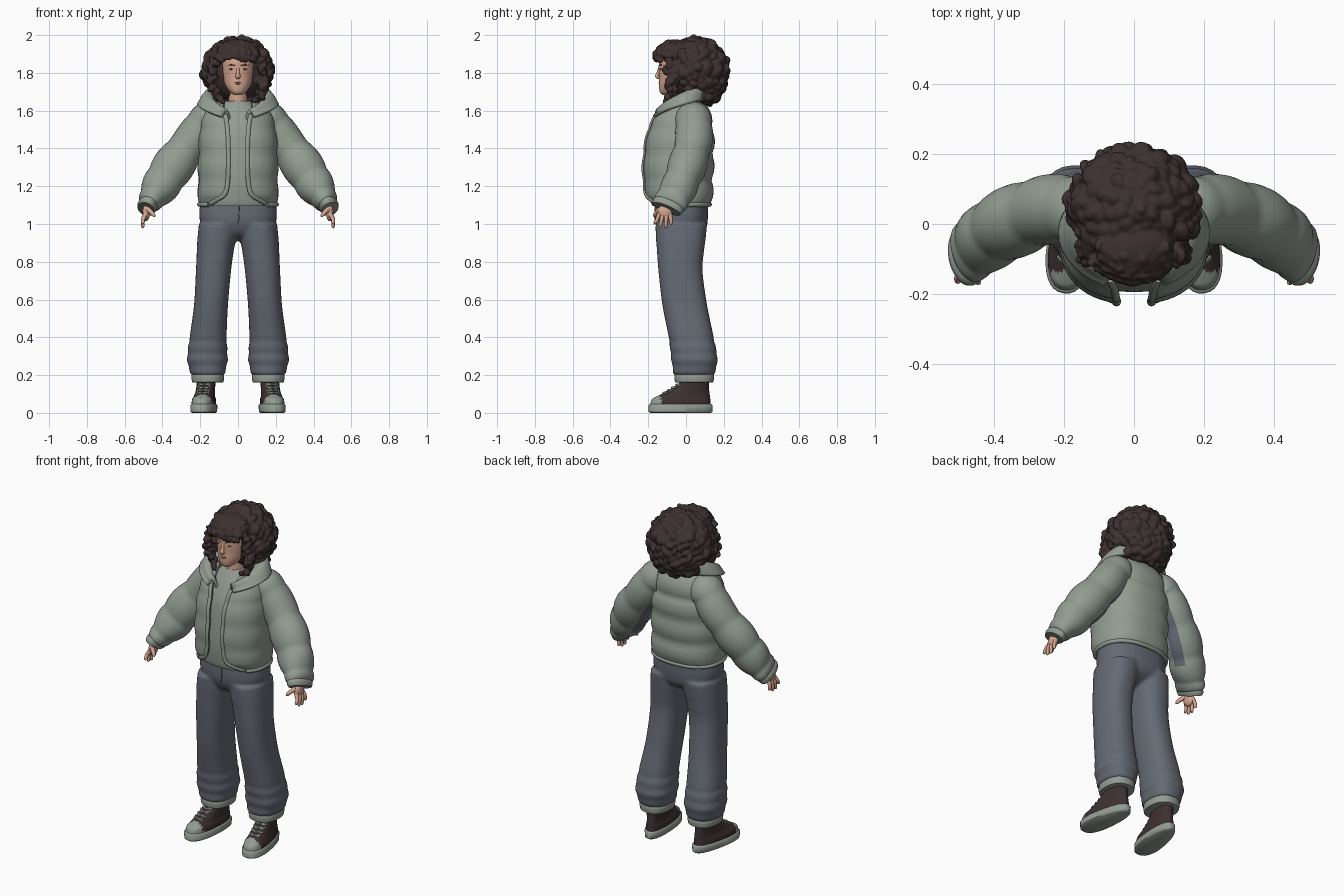
import bpy, bmesh, math, random
from mathutils import Vector, Matrix

random.seed(4)
if "Cube" in bpy.data.objects:
    bpy.data.objects.remove(bpy.data.objects["Cube"])


def material(name, rgb):
    m = bpy.data.materials.new(name)
    m.use_nodes = True
    m.diffuse_color = (*rgb, 1)
    b = next(n for n in m.node_tree.nodes if n.type == 'BSDF_PRINCIPLED')
    b.inputs["Base Color"].default_value = (*rgb, 1)
    b.inputs["Roughness"].default_value = 0.8
    return m


SAGE = material("sage_green", (0.29, 0.335, 0.29))
SLATE = material("slate_blue", (0.13, 0.143, 0.172))
DARK = material("dark_brown", (0.047, 0.031, 0.03))
SKIN = material("skin", (0.66, 0.38, 0.27))
LIPS = material("lips", (0.46, 0.21, 0.16))
WHITE = material("eye_white", (0.55, 0.48, 0.43))


def finish(name, bm, mats, rule=None, angle=50):
    bmesh.ops.recalc_face_normals(bm, faces=bm.faces)
    if rule:
        for f in bm.faces:
            f.material_index = rule(f.calc_center_median(), f.normal)
    me = bpy.data.meshes.new(name)
    bm.to_mesh(me)
    bm.free()
    ob = bpy.data.objects.new(name, me)
    bpy.context.scene.collection.objects.link(ob)
    for m in mats:
        me.materials.append(m)
    bpy.ops.object.select_all(action='DESELECT')
    ob.select_set(True)
    bpy.context.view_layer.objects.active = ob
    bpy.ops.object.shade_smooth_by_angle(angle=math.radians(angle))
    return ob


def fuse(ob, voxel, rounds):
    mod = ob.modifiers.new("fuse", 'REMESH')
    mod.mode, mod.voxel_size, mod.use_smooth_shade = 'VOXEL', voxel, True
    ob.modifiers.new("soften", 'SMOOTH').iterations = rounds


def spline(rows, n):
    """Smooth rows through the given tuples."""
    p = [rows[0], *rows, rows[-1]]
    out = []
    for i in range(1, len(p) - 2):
        for k in range(n):
            t = k / n
            out.append([0.5 * (2 * b + (c - a) * t + (2 * a - 5 * b + 4 * c - d) * t * t
                               + (3 * b - a - 3 * c + d) * t ** 3)
                        for a, b, c, d in zip(*p[i - 1:i + 3])])
    return out + [list(rows[-1])]


def loft(bm, rows, closed=True):
    grid = [[bm.verts.new(q) for q in r] for r in rows]
    n = len(grid[0])
    for r, s in zip(grid, grid[1:]):
        for j in range(n if closed else n - 1):
            k = (j + 1) % n
            bm.faces.new((r[j], r[k], s[k], s[j]))
    if closed:
        bm.faces.new(grid[0])
        bm.faces.new(grid[-1])


def oval(z, rx, yf, yb, cx=0, n=32, start=0, p=0.85):
    """Horizontal rounded section, starting at the front; start > 0 leaves a gap."""
    pts = []
    for j in range(n):
        a = start + (2 * math.pi - 2 * start) * j / (n - 1 if start else n)
        s, c = math.sin(a), math.cos(a)
        pts.append(Vector((cx + rx * math.copysign(abs(s) ** p, s),
                           (yf + yb) / 2 - (yb - yf) / 2 * math.copysign(abs(c) ** p, c), z)))
    return pts


def tube(bm, path, n=10, side=Vector((0, 1, 0))):
    """Sweep along rows of x, y, z, in-plane radius, radius across."""
    pts = [Vector(r[:3]) for r in path]
    rows = []
    for i, r in enumerate(path):
        t = (pts[min(i + 1, len(pts) - 1)] - pts[max(i - 1, 0)]).normalized()
        u = (side - t * side.dot(t)).normalized()
        v = t.cross(u)
        rows.append([pts[i] + v * r[3] * math.cos(a) + u * r[4] * math.sin(a)
                     for a in (2 * math.pi * j / n for j in range(n))])
    loft(bm, rows)


def blob(bm, loc, size, sub=2, rot=None):
    m = Matrix.Translation(loc) @ (rot or Matrix()) @ Matrix.Diagonal((*size, 1))
    bmesh.ops.create_icosphere(bm, subdivisions=sub, radius=1, matrix=m)


# Trousers: two legs and hips fused into one skin
bm = bmesh.new()
leg = [(.20, .16, .087, -.066, .148), (.28, .162, .107, -.077, .167), (.4, .158, .098, -.092, .147),
       (.57, .143, .09, -.125, .112), (.75, .13, .093, -.146, .088), (.86, .12, .098, -.154, .096),
       (.92, .113, .102, -.159, .104), (1.0, .105, .102, -.162, .112)]
for s in (1, -1):
    rows = []
    for z, cx, rx, yf, yb in spline(leg, 6):
        fold = .003 * math.sin(z * 95) if z < .4 else 0
        rows.append(oval(z, rx + fold, yf - fold, yb + fold, s * cx))
    loft(bm, rows)
hips = [(.91, .02, -.06, .02), (.935, .1, -.12, .07), (.97, .17, -.15, .105), (1.03, .205, -.166, .116),
        (1.13, .198, -.162, .117)]
loft(bm, [oval(*r) for r in spline(hips, 5)])
fuse(finish("trousers", bm, [SLATE]), .009, 6)
bm = bmesh.new()
tube(bm, [(.004, -.163, 1.1, .003, .003), (.006, -.166, 1.04, .003, .003), (0, -.163, 1.0, .002, .002)], 6)
finish("fly_seam", bm, [SLATE])

# Shirt
bm = bmesh.new()
shirt = [(1.095, .195, -.178, .12), (1.13, .198, -.187, .125), (1.25, .18, -.195, .12),
         (1.45, .17, -.175, .12), (1.55, .15, -.14, .1), (1.62, .1, -.1, .08), (1.65, .066, -.08, .06)]
loft(bm, [oval(*r) for r in spline(shirt, 4)])
finish("shirt", bm, [SAGE])

# Quilted jacket body, open at the front; columns: z, rx, front, back, half opening
bm = bmesh.new()
body = [(1.10, .203, -.182, .122, .16), (1.13, .205, -.2, .125, .11), (1.17, .205, -.214, .128, .064),
        (1.3, .205, -.222, .133, .05), (1.45, .2, -.206, .135, .052), (1.54, .187, -.178, .125, .06),
        (1.61, .155, -.138, .108, .075), (1.67, .11, -.095, .085, .085)]
rows = []
for z, rx, yf, yb, gap in spline(body, 6):
    puff = .018 * abs(math.sin(math.pi * (z - 1.1) / .135)) ** .7
    rx += puff * .5
    rows.append(oval(z, rx, yf - puff * .4, yb + puff, n=56, start=math.asin(min(.95, gap / rx) ** (1 / .85))))
loft(bm, rows, closed=False)
edges = [[r[0] for r in rows], [r[-1] for r in rows]]
ob = finish("jacket_body", bm, [SAGE, SLATE],
            lambda c, n: int(c.x < -.18 and 1.18 < c.z < 1.27 and -.11 < c.y < -.03))
ob.modifiers.new("padding", 'SOLIDIFY').thickness = .022
# Front edge binding and bottom hem
bm = bmesh.new()
for e in edges:
    tube(bm, [(*p, .012, .009) for p in e[2:-9]], 8)
finish("jacket_binding", bm, [SAGE])
bm = bmesh.new()
tube(bm, [(*p, .012, .012) for p in rows[1]], 8, Vector((0, 0, 1)))
finish("jacket_hem", bm, [SAGE])

# Fold-down collar, dropping from the nape to the lapels: base, crest, outer fall
bm = bmesh.new()
rows = []
for i in range(33):
    a = .42 + (2 * math.pi - .84) * i / 32
    s, b = math.sin(a), .5 - .5 * math.cos(a)
    lift = 1.575 + .165 * b ** .6
    sec = [(.1, .1, lift - .06), (.135, .117, lift - .01), (.165, .125, lift),
           (.188, .13, lift - .02), (.21, .145 - .025 * b, lift - .03 - .05 * b)]
    rows.append([(rx * s, -.01 - .03 * (1 - b) - ry * math.cos(a), z) for rx, ry, z in spline(sec, 3)])
loft(bm, rows, closed=False)
mod = finish("collar", bm, [SAGE], angle=80).modifiers.new("padding", 'SOLIDIFY')
mod.thickness, mod.offset = .018, 0

# Puffy sleeves, cuffs and hands
arm = [(.13, .03, 1.555, .09, .085), (.175, .04, 1.54, .095, .098), (.25, .04, 1.432, .098, .098),
       (.34, .008, 1.31, .108, .101), (.408, -.032, 1.205, .1, .095), (.459, -.072, 1.13, .07, .091),
       (.482, -.088, 1.1, .05, .084)]
under = Vector((-.75, .35, -.55)).normalized()
for s, side in ((1, "left"), (-1, "right")):
    bm = bmesh.new()
    path = spline(arm, 8)
    for i, r in enumerate(path):
        k = .93 + .1 * abs(math.sin(math.pi * i / 9.6)) ** .7
        r[0], r[3], r[4] = s * r[0], r[3] * k, r[4] * k
    tube(bm, path, 28)
    finish(side + "_sleeve", bm, [SAGE, SLATE],
           lambda c, n: int(Vector((n.x * s, n.y, n.z)).dot(under) > .93 and 1.16 < c.z < 1.42))
    bm = bmesh.new()
    tube(bm, [(s * (.47 + .006 * i), -.085 - .006 * i, 1.115 - .012 * i, r, r + .034)
              for i, r in enumerate((.045, .053, .053, .046))], 28)
    finish(side + "_cuff", bm, [SAGE])
    bm = bmesh.new()
    blob(bm, (s * .486, -.112, 1.06), (.02, .038, .045), 3)
    for y0, y1, z1 in ((-.142, -.163, 1.0), (-.122, -.136, .982), (-.102, -.108, .98), (-.084, -.078, .995)):
        tube(bm, spline([(s * .487, y0, 1.055, .012, .011), (s * .503, (y0 + y1) / 2, 1.025, .011, .01),
                         (s * .503, y1, z1 + .006, .009, .009), (s * .501, y1, z1, .003, .003)], 3), 8)
    tube(bm, spline([(s * .48, -.135, 1.08, .014, .014), (s * .459, -.155, 1.062, .012, .012),
                     (s * .445, -.166, 1.045, .009, .009), (s * .442, -.168, 1.038, .003, .003)], 3), 8)
    finish(side + "_hand", bm, [SKIN])

# High-top shoes with light soles, toe caps and laces
for s, side in ((1, "left"), (-1, "right")):
    def place(bm):
        m = Matrix.Translation((s * .173, 0, 0)) @ Matrix.Rotation(s * math.radians(8), 4, 'Z')
        bmesh.ops.transform(bm, matrix=m, verts=bm.verts)

    def footprint(z, w, yf, yb):
        return [Vector((p.x * (1 - .9 * (p.y + .03)), p.y, z)) for p in oval(z, w, yf, yb, n=36, p=.85)]
    bm = bmesh.new()
    loft(bm, [footprint(z, .063 + g, -.197 - g, .14 + g)
              for z, g in ((0, -.006), (.006, .002), (.04, .003), (.046, -.003))])
    place(bm)
    finish(side + "_sole", bm, [SAGE])
    bm = bmesh.new()
    upper = [(.04, .06, -.192, .132), (.07, .058, -.183, .13), (.088, .052, -.155, .128), (.11, .05, -.11, .125),
             (.135, .05, -.068, .122), (.16, .052, -.035, .122), (.2, .053, -.025, .122)]
    loft(bm, [footprint(*r) for r in spline(upper, 4)])
    place(bm)
    finish(side + "_shoe", bm, [DARK, SAGE], lambda c, n: int(c.y < -.135))
    bm = bmesh.new()
    for y, z in ((-.12, .105), (-.097, .118), (-.074, .132), (-.052, .147)):
        for d in (1, -1):
            tube(bm, [(-d * .034, y + .018, z - .002, .005, .005), (0, y - .001, z + .002, .005, .005),
                      (d * .034, y + .024, z + .006, .005, .005)], 6, Vector((0, 0, 1)))
    place(bm)
    finish(side + "_laces", bm, [SAGE])
    # Turned-up trouser hem
    bm = bmesh.new()
    loft(bm, [oval(z, .083 + g, -.058 - g, .145 + g, s * .16)
              for z, g in ((.16, -.012), (.163, 0), (.185, .004), (.21, .002), (.222, -.012))])
    finish(side + "_turn_up", bm, [SAGE])

# Head, neck and face
bm = bmesh.new()
head = [(1.684, .022, -.125, -.07), (1.7, .044, -.139, -.03), (1.735, .068, -.143, .01), (1.78, .081, -.142, .04),
        (1.83, .087, -.144, .06), (1.88, .086, -.138, .07), (1.93, .06, -.1, .05)]
loft(bm, [oval(*r, p=1) for r in spline(head, 5)])
loft(bm, [oval(z, r, -.06 - r * .4, r, p=1) for z, r in ((1.6, .06), (1.65, .05), (1.75, .048))])
tube(bm, spline([(0, -.138, 1.835, .007, .006), (0, -.148, 1.8, .009, .008), (0, -.154, 1.782, .013, .01),
                 (0, -.142, 1.772, .011, .006)], 4), 12)
finish("head", bm, [SKIN], angle=80)
parts = {n: bmesh.new() for n in ("eyes", "irises", "brows", "lips")}
for s in (1, -1):
    blob(parts["eyes"], (s * .035, -.131, 1.82), (.016, .006, .005))
    blob(parts["irises"], (s * .035, -.135, 1.82), (.007, .004, .005))
    tube(parts["brows"], [(s * .015, -.142, 1.838, .003, .003), (s * .037, -.133, 1.844, .004, .003),
                          (s * .06, -.114, 1.838, .002, .002)], 6)
blob(parts["lips"], (0, -.139, 1.75), (.021, .006, .004))
blob(parts["lips"], (0, -.139, 1.743), (.018, .006, .005))
for (n, b), m in zip(parts.items(), (WHITE, DARK, DARK, LIPS)):
    finish(n, b, [m])

# Curly hair: a core and forelock with irregular clumps, a fringe and face-framing locks
bm = bmesh.new()
core = Vector((0, .05, 1.81))
blob(bm, core, (.164, .152, .172), 4)
blob(bm, (0, -.058, 1.912), (.115, .092, .066), 3)


def curl(p, r):
    rot = Matrix.Rotation(random.uniform(0, 6), 4, Vector((random.random(), random.random(), .5)))
    blob(bm, p, (r * random.uniform(.7, 1.3), r * random.uniform(.6, .9), r * random.uniform(.9, 1.4)), 2, rot)


count = 250
for i in range(count):
    h = 1 - 2 * (i + .5) / count
    a, w = i * 2.39996, math.sqrt(1 - h * h)
    crown = h > .55
    k = random.uniform(.9, .96) if crown else random.uniform(.94, 1.06)
    p = core + Vector((.166 * w * math.cos(a), .157 * w * math.sin(a), .168 * h)) * k
    if not (p.y < 0 and abs(p.x) < .115 and p.z < 1.9):
        curl(p, .034 if crown else random.uniform(.022, .034))
for i in range(17):  # nape clumps hanging over the collar
    a = -1.7 + 3.4 * i / 16
    curl((.125 * math.sin(a), .06 + .1 * math.cos(a), 1.672 + random.uniform(-.01, .01)), .027)
for i in range(60):  # fringe
    x, row = -.1 + .2 * (i % 12 + .5 * (i // 12 % 2)) / 11.5, i // 12
    curl((x, -.165 + 4 * x * x + .004 * row * row, 1.884 + .019 * row - abs(x) * .15 + random.uniform(-.008, .008)), .016)
for s in (1, -1):
    for i in range(42):
        t = i / 41
        curl((s * (.09 + .032 * math.sin(t * 3) + random.uniform(-.006, .034)), -.078 + random.uniform(-.03, .025),
              1.65 + .235 * t), random.uniform(.015, .022))
fuse(finish("hair", bm, [DARK]), .0055, 1)
